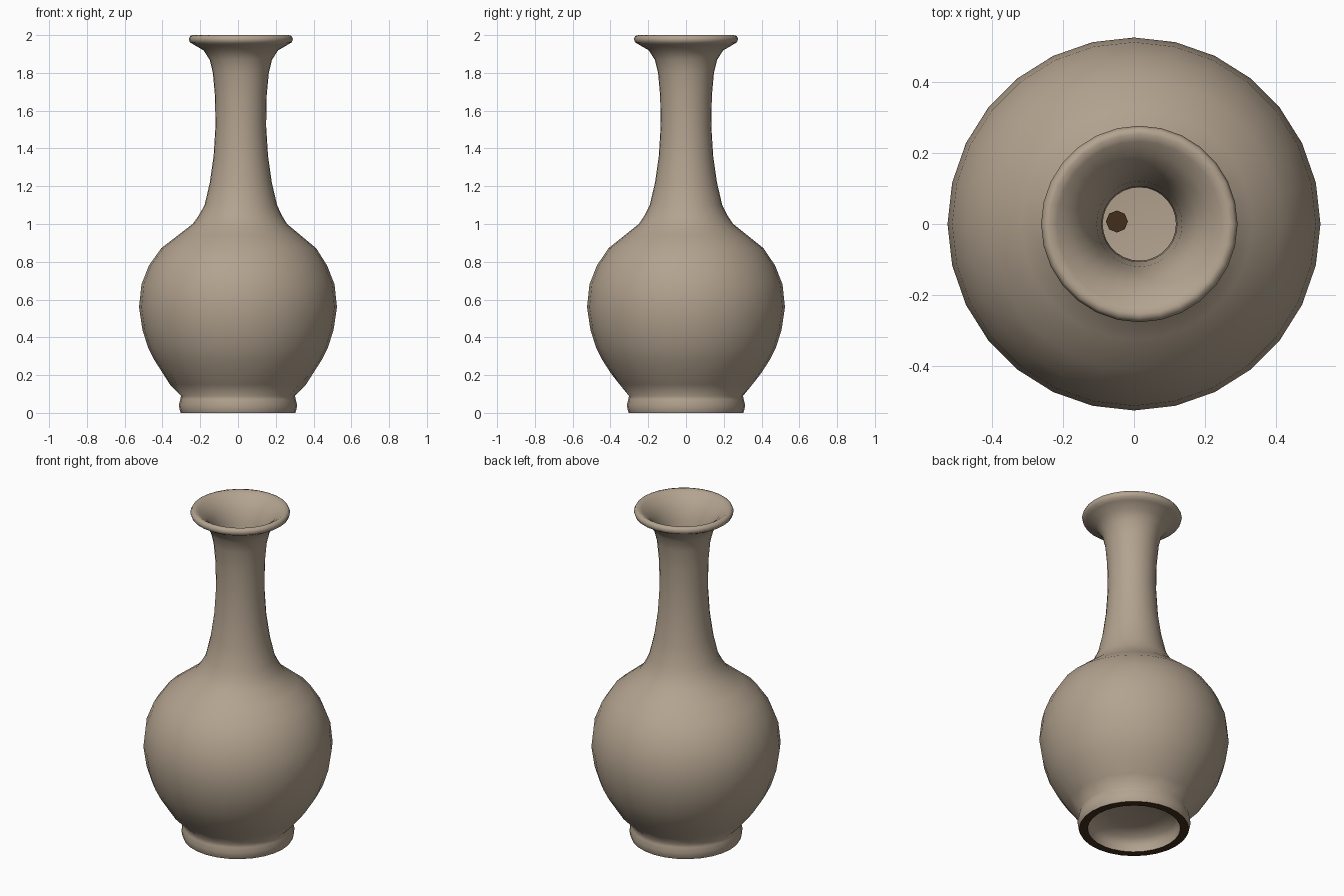
import bpy, bmesh, math

cube = bpy.data.objects.get("Cube")
if cube:
    bpy.data.objects.remove(cube)


def material(name, rgb):
    m = bpy.data.materials.new(name)
    m.use_nodes = True
    m.diffuse_color = (*rgb, 1)
    m.node_tree.nodes["Principled BSDF"].inputs["Base Color"].default_value = (*rgb, 1)
    return m


clay = material("warm_clay", (0.45, 0.365, 0.275))
brown = material("dark_brown", (0.053, 0.028, 0.012))

SIDES = 28

# Profile (radius, height): foot recess, foot, belly, neck, lip, then the hollow inside
foot = [(0, 0.1), (0.14, 0.095), (0.23, 0.075), (0.253, 0.04), (0.256, 0.0),
        (0.303, 0.0), (0.308, 0.012), (0.313, 0.04), (0.306, 0.07), (0.302, 0.09)]
belly = [(0.352, 0.15), (0.4, 0.213), (0.443, 0.28), (0.476, 0.345), (0.506, 0.44),
         (0.524, 0.56), (0.511, 0.68), (0.472, 0.78), (0.41, 0.872), (0.325, 0.94), (0.25, 1.0)]
neck = [(0.22, 1.045), (0.192, 1.1), (0.164, 1.22), (0.144, 1.36), (0.134, 1.52),
        (0.137, 1.68), (0.148, 1.8), (0.165, 1.87), (0.198, 1.92), (0.25, 1.95)]
lip = [(0.27, 1.962), (0.276, 1.98), (0.268, 1.996), (0.252, 2.0), (0.232, 1.988)]
inside = [(0.198, 1.963), (0.163, 1.92), (0.138, 1.86), (0.12, 1.77), (0.106, 1.64),
          (0.103, 1.5), (0.117, 1.36), (0.14, 1.22), (0.17, 1.1), (0.23, 1.0),
          (0.31, 0.93), (0.395, 0.862), (0.457, 0.772), (0.495, 0.675), (0.508, 0.56),
          (0.49, 0.44), (0.46, 0.35), (0.427, 0.285), (0.384, 0.22), (0.33, 0.155),
          (0.27, 0.132), (0, 0.125)]
profile = foot + belly + neck + lip + inside


def neck_shift(z):
    """The neck leans slightly off the axis of the belly."""
    return 0.015 * min(1, max(0, (z - 0.8) / 0.3))


bm = bmesh.new()
rings = []
for k, (r, z) in enumerate(profile):
    if r == 0:
        rings.append([bm.verts.new((0, 0, z))] * SIDES)
        continue
    ring = []
    for i in range(SIDES):
        a = math.tau * i / SIDES
        # Scallops where the belly meets the foot
        tooth = 0.008 * (-1) ** i if k == len(foot) else 0
        ring.append(bm.verts.new(((r + tooth) * math.cos(a) + neck_shift(z),
                                  (r + tooth) * math.sin(a), z)))
    rings.append(ring)

for lower, upper in zip(rings, rings[1:]):
    for i in range(SIDES):
        j = (i + 1) % SIDES
        corners = list(dict.fromkeys([lower[i], lower[j], upper[j], upper[i]]))
        face = bm.faces.new(corners)
        # Unglazed standing edge of the foot
        face.material_index = int(max(v.co.z for v in corners) < 0.005)
bmesh.ops.recalc_face_normals(bm, faces=bm.faces)

mesh = bpy.data.meshes.new("vase_body")
bm.to_mesh(mesh)
bm.free()
mesh.materials.append(clay)
mesh.materials.append(brown)
vase = bpy.data.objects.new("vase_body", mesh)
bpy.context.collection.objects.link(vase)

# Small dark patch on the inner floor
bpy.ops.mesh.primitive_cylinder_add(vertices=8, radius=0.031, depth=0.008,
                                    location=(-0.048, 0.007, 0.13))
patch = bpy.context.object
patch.name = "floor_patch"
patch.data.materials.append(brown)

# Smooth glaze with a sharp foot edge
bpy.ops.object.select_all(action="DESELECT")
vase.select_set(True)
bpy.context.view_layer.objects.active = vase
bpy.ops.object.shade_smooth_by_angle(angle=math.radians(60))
